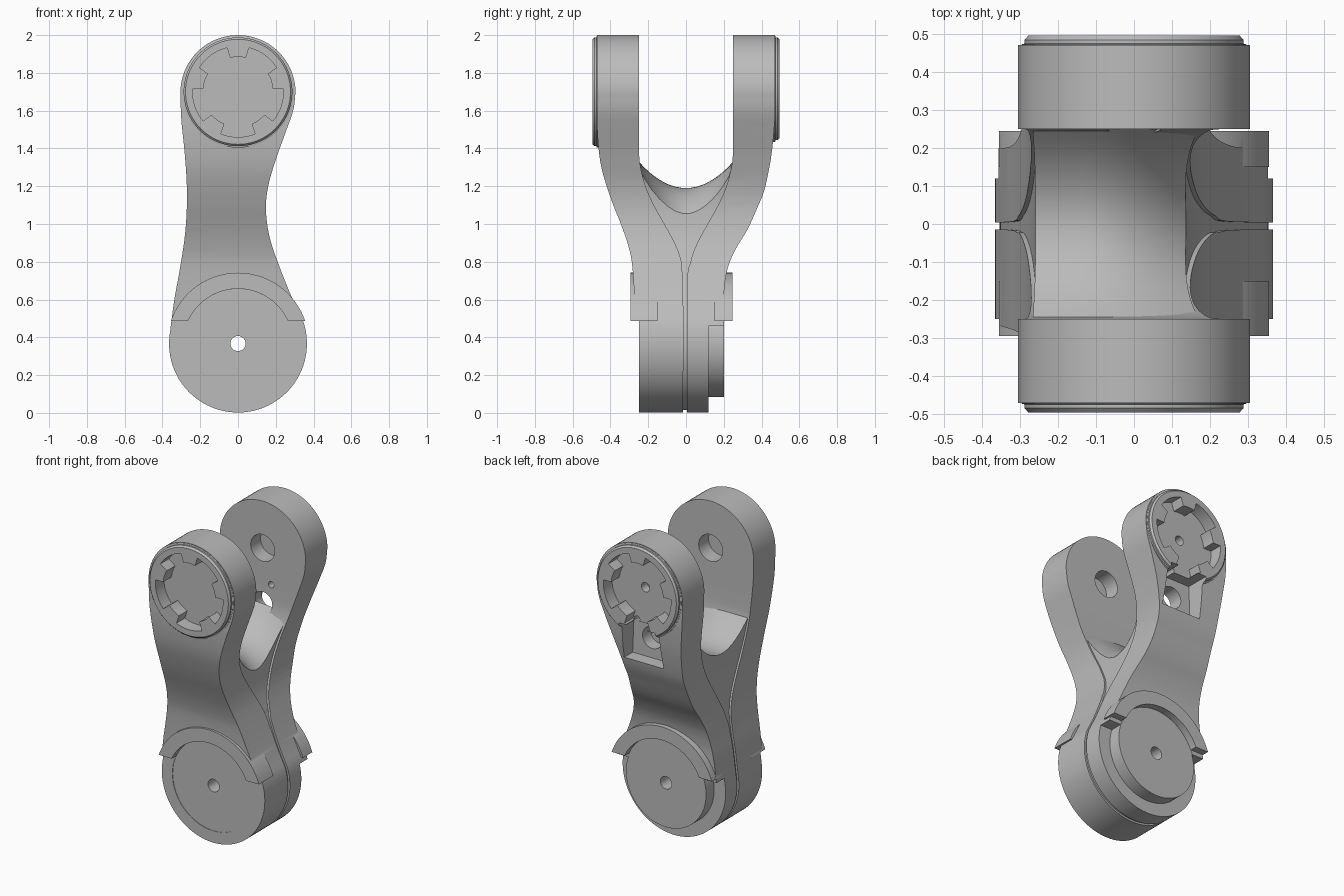
import bpy, bmesh, math
from mathutils import Vector

old = bpy.data.objects.get("Cube")
if old:
    bpy.data.objects.remove(old, do_unlink=True)

grey = bpy.data.materials.new("satin_grey")
grey.use_nodes = True
COL = (0.5, 0.5, 0.5, 1)
grey.diffuse_color = COL
grey.node_tree.nodes["Principled BSDF"].inputs["Base Color"].default_value = COL

LOW, TOP = 0.367, 1.7   # heights of the two pivots


def arc(r, a0, a1, n, cz=0.0):
    return [(r * math.cos(math.radians(a0 + (a1 - a0) * i / n)),
             cz + r * math.sin(math.radians(a0 + (a1 - a0) * i / n))) for i in range(n + 1)]


def spline(pts, steps=5):
    """Smooth curve through the given 2D points."""
    p = [Vector(q) for q in pts]
    p = [2 * p[0] - p[1]] + p + [2 * p[-1] - p[-2]]
    out = []
    for a, b, c, d in zip(p, p[1:], p[2:], p[3:]):
        for i in range(steps):
            t = i / steps
            out.append(tuple(0.5 * (2 * b + (c - a) * t + (2 * a - 5 * b + 4 * c - d) * t * t
                                    + (3 * b - a - 3 * c + d) * t ** 3)))
    return out + [tuple(pts[-1])]


def loft(name, sections):
    """Solid skinned through matching closed loops."""
    bm = bmesh.new()
    rings = [[bm.verts.new(v) for v in s] for s in sections]
    n = len(rings[0])
    for r, s in zip(rings, rings[1:]):
        for i in range(n):
            bm.faces.new((r[i], r[(i + 1) % n], s[(i + 1) % n], s[i]))
    bm.faces.new(rings[0])
    bm.faces.new(rings[-1])
    bmesh.ops.recalc_face_normals(bm, faces=bm.faces)
    me = bpy.data.meshes.new(name)
    bm.to_mesh(me)
    bm.free()
    me.materials.append(grey)
    ob = bpy.data.objects.new(name, me)
    bpy.context.collection.objects.link(ob)
    return ob


def plate(name, pts, y0, y1):
    """Outline in x, z pushed along y."""
    return loft(name, [[(x, y, z) for x, z in pts] for y in (y0, y1)])


def side_plate(name, pts, half=0.6):
    """Outline in y, z pushed along x."""
    return loft(name, [[(x, y, z) for y, z in pts] for x in (-half, half)])


def rod(name, r, z, y0, y1, x=0.0, n=64):
    return plate(name, [(x + a, b) for a, b in arc(r, 0, 360, n, z)[:-1]], y0, y1)


def combine(ob, other, op):
    mod = ob.modifiers.new("join", 'BOOLEAN')
    mod.operation, mod.object, mod.solver = op, other, 'EXACT'
    bpy.context.view_layer.objects.active = ob
    bpy.ops.object.modifier_apply(modifier=mod.name)
    bpy.data.objects.remove(other, do_unlink=True)


def outline(inset=0.0):
    """Front silhouette of the link."""
    right = spline([(0.343, 0.49), (0.29, 0.6), (0.225, 0.76), (0.17, 0.92), (0.148, 1.07),
                    (0.16, 1.2), (0.2, 1.34), (0.25, 1.48), (0.292, 1.6), (0.305, 1.7)])
    left = spline([(-0.305, 1.7), (-0.3, 1.55), (-0.28, 1.35), (-0.27, 1.15), (-0.28, 0.95),
                   (-0.31, 0.75), (-0.337, 0.6), (-0.36, 0.43)])
    pts = (right[:-1] + arc(0.305, 0, 180, 40, 1.695)[:-1] + left[:-1]
           + arc(0.365, 170, 380, 60, LOW)[:-1])
    out = []
    for i, p in enumerate(pts):
        t = (Vector(pts[(i + 1) % len(pts)]) - Vector(pts[i - 1])).normalized()
        out.append((p[0] - t.y * inset, p[1] + t.x * inset))
    return out


# Fork halves: side profile trimmed to the front silhouette
seam = spline([(0.01, 0), (0.01, 0.62), (0.022, 0.79), (0.06, 0.9), (0.12, 1.01),
               (0.18, 1.12), (0.22, 1.22), (0.245, 1.33), (0.25, 1.45)])
front_side = spline([(0.47, 1.5), (0.463, 1.4), (0.448, 1.3), (0.42, 1.2), (0.385, 1.1),
                     (0.345, 1.0), (0.31, 0.9), (0.287, 0.8), (0.275, 0.65), (0.268, 0.5)])
back_side = spline([(0.47, 1.55), (0.46, 1.43), (0.445, 1.32), (0.415, 1.18), (0.375, 1.08),
                    (0.325, 0.97), (0.265, 0.87), (0.225, 0.78), (0.205, 0.68), (0.2, 0.58)])
front_foot = [(0.25, 0.49), (0.25, -0.1)]
back_foot = [(0.2, 0.46), (0.12, 0.46), (0.12, -0.1)]
flange = arc(0.375, 18.7, 161.3, 40, LOW) + arc(0.29, 155.6, 24.4, 40, LOW)

# Five-keyed socket outline
socket = []
for k in range(5):
    a = 90 + 72 * k
    socket += arc(0.185, a - 13, a + 13, 4, TOP) + arc(0.24, a + 14, a + 58, 10, TOP)

halves = {}
for name, s, outer, foot in (("front_fork", -1, front_side, front_foot),
                             ("back_fork", 1, back_side, back_foot)):
    prof = [(0.01, -0.1)] + seam[1:] + [(0.25, 2.2), (0.47, 2.2)] + outer + foot
    half = side_plate(name, [(s * y - 0.005 * (y < 0.02), z) for y, z in prof])
    combine(half, plate("trim", outline(), -0.7, 0.7), 'INTERSECT')
    # Stepped round boss at the top pivot
    boss = loft("boss", [[(x, s * y, z) for x, z in arc(r, 0, 360, 80, TOP)[:-1]]
                         for r, y in ((0.296, 0.4), (0.296, 0.472), (0.288, 0.474),
                                      (0.288, 0.484), (0.278, 0.495))])
    combine(half, boss, 'UNION')
    # Collar over the lower pivot
    reach = 0.295 if s < 0 else 0.245
    combine(half, plate("collar", flange, s * 0.15, s * reach), 'UNION')
    if s < 0:
        combine(half, rod("seat", 0.29, LOW, -0.247, -0.6), 'DIFFERENCE')
    else:
        combine(half, rod("seat", 0.29, LOW, 0.198, 0.6), 'DIFFERENCE')
    # Socket outside, bearing bore inside
    combine(half, plate("socket", socket, s * 0.41, s * 0.6), 'DIFFERENCE')
    combine(half, rod("bore", 0.085, TOP, s * 0.1, s * 0.35), 'DIFFERENCE')
    halves[name] = half

back = halves["back_fork"]
combine(back, rod("pivot_disc", 0.284, LOW, 0.08, 0.202), 'UNION')

# Cable recess and its holes in the back fork
recess = [(-0.14, 1.22), (0.14, 1.22), (0.13, 1.47), (-0.13, 1.47)]
combine(back, plate("recess", recess, 0.34, 0.6), 'DIFFERENCE')
for r, z, x in ((0.07, 1.35, 0), (0.02, 1.48, 0.06), (0.03, TOP, 0)):
    combine(back, rod("hole", r, z, 0.1, 0.6, x, 32), 'DIFFERENCE')

# Saddle web between the forks, dipping towards the narrow side
sections = []
for i in range(13):
    x = -0.3 + 0.5 * i / 12
    dip = 0.16 * max(0, (x + 0.12) / 0.28) ** 2
    top = [(0.26 - 0.04 * j, 0) for j in range(14)]
    top = [(y, 1.19 - dip + (0.14 + dip * 0.8) * (y / 0.25) ** 2) for y, _ in top]
    loop = [(-0.2, 0.5), (0.1, 0.5), (0.1, 0.7), (0.26, 0.98)] + top + [(-0.26, 0.9)]
    sections.append([(x, y, z) for y, z in loop])
web = loft("saddle_web", sections)
combine(web, plate("trim", outline(0.012), -0.7, 0.7), 'INTERSECT')

# Core closing the seam between the halves
core = side_plate("seam_core", [(-0.1, -0.1), (0.1, -0.1), (0.1, 0.85), (-0.1, 0.85)])
combine(core, plate("trim", outline(0.012), -0.7, 0.7), 'INTERSECT')

# Lower pivot hole through everything
for ob in (halves["front_fork"], back, core):
    combine(ob, rod("axle", 0.04, LOW, -0.6, 0.6, 0, 32), 'DIFFERENCE')

for ob in (halves["front_fork"], back, web, core):
    bpy.ops.object.select_all(action='DESELECT')
    ob.select_set(True)
    bpy.context.view_layer.objects.active = ob
    bpy.ops.object.shade_smooth_by_angle(angle=math.radians(25))
